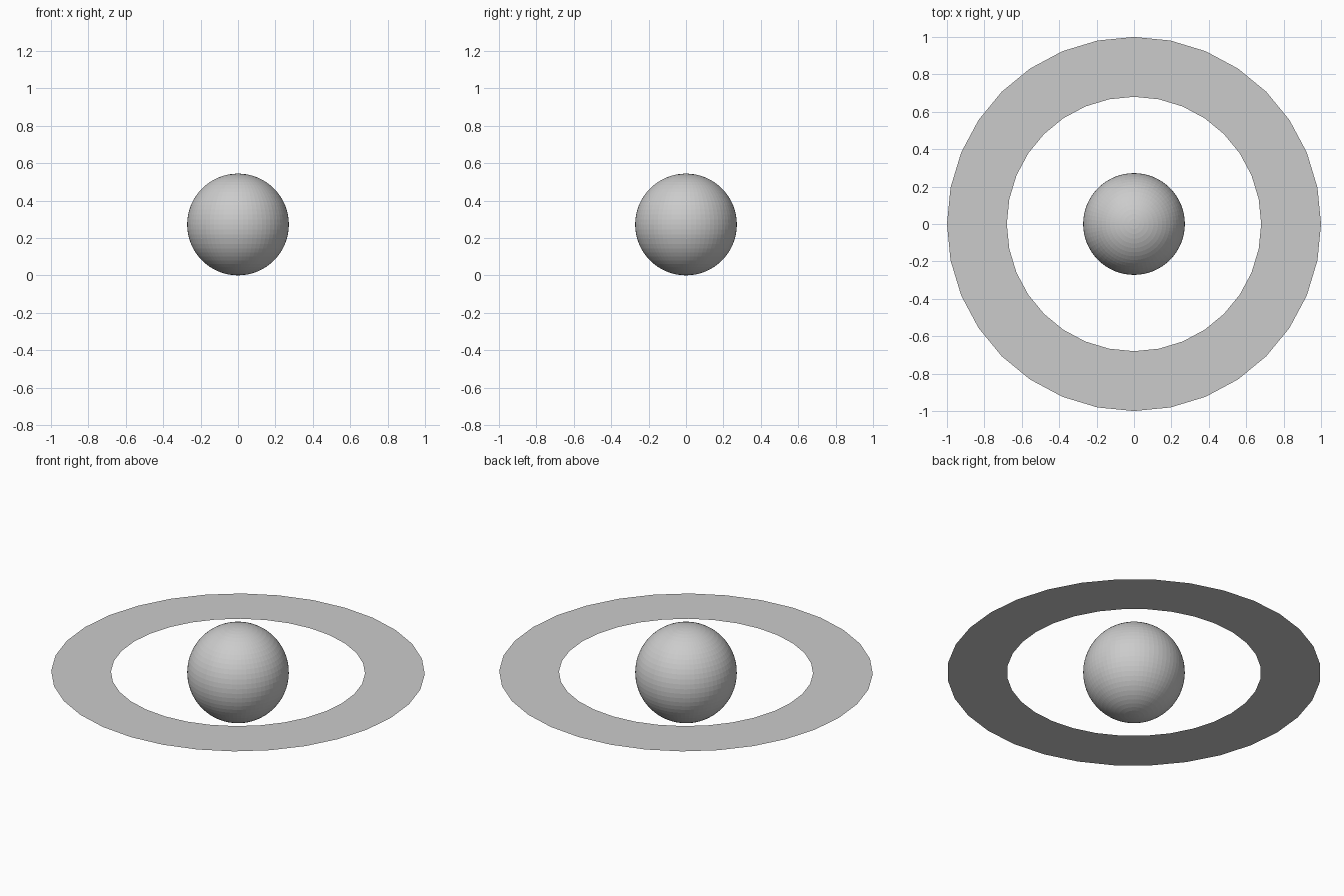
import bpy
import bmesh

RADIUS = 0.272          # globe radius, also the height of the ring
RING_OUTER, RING_INNER = 1.0, 0.68

cube = bpy.data.objects.get("Cube")
if cube:
    bpy.data.objects.remove(cube, do_unlink=True)

# One plain grey for everything
grey = bpy.data.materials.new("light_grey")
grey.use_nodes = True
colour = (0.6, 0.6, 0.6, 1)
grey.diffuse_color = colour
grey.node_tree.nodes["Principled BSDF"].inputs["Base Color"].default_value = colour


def add_part(name, bm):
    """Turn a bmesh into a named object at the globe's centre height."""
    mesh = bpy.data.meshes.new(name)
    bm.to_mesh(mesh)
    bm.free()
    mesh.materials.append(grey)
    part = bpy.data.objects.new(name, mesh)
    part.location.z = RADIUS
    bpy.context.collection.objects.link(part)
    return part


# Globe: finely divided, flat faceted
bm = bmesh.new()
bmesh.ops.create_uvsphere(bm, u_segments=64, v_segments=32, radius=RADIUS)
add_part("globe", bm)

# Ring: paper-thin flat band of 32 segments around the globe
bm = bmesh.new()
edges = []
for radius in (RING_OUTER, RING_INNER):
    loop = bmesh.ops.create_circle(bm, segments=32, radius=radius)
    edges += {e for v in loop["verts"] for e in v.link_edges}
bmesh.ops.bridge_loops(bm, edges=edges)
bm.normal_update()
for face in bm.faces:
    if face.normal.z < 0:
        face.normal_flip()
add_part("ring", bm)
